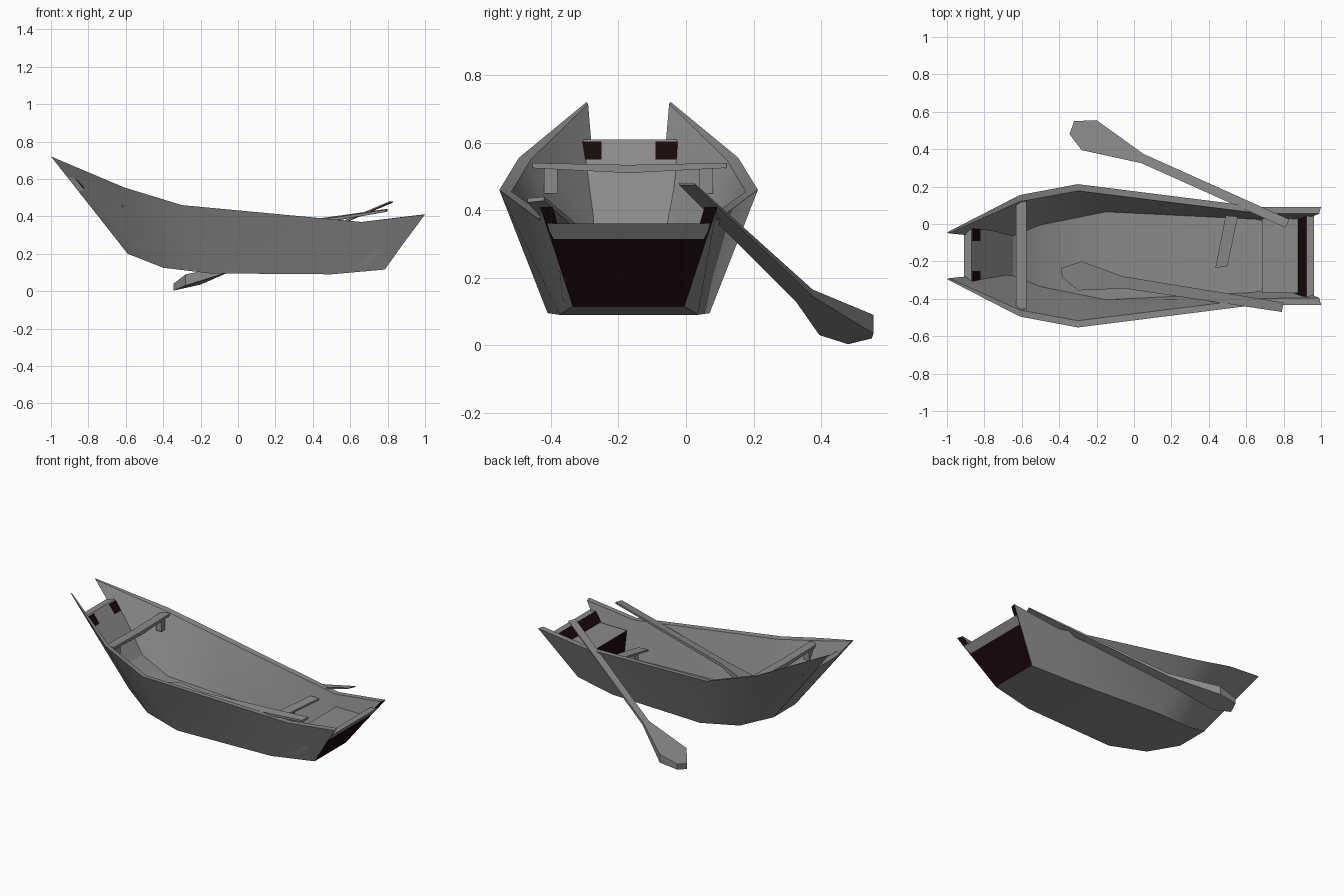
import bpy, bmesh, math

if "Cube" in bpy.data.objects:
    bpy.data.objects.remove(bpy.data.objects["Cube"])

YC = -0.17  # centreline of the boat


def material(name, rgb):
    m = bpy.data.materials.new(name)
    m.diffuse_color = (*rgb, 1)
    m.use_nodes = True
    m.node_tree.nodes["Principled BSDF"].inputs["Base Color"].default_value = m.diffuse_color
    return m


GREY = material("weathered grey", (0.262, 0.253, 0.253))
DARK = material("dark brown", (0.010, 0.0025, 0.003))


def finish(name, bm, dark_rule=None):
    """Turn a bmesh into a flat shaded object, dark where the rule says so."""
    bmesh.ops.recalc_face_normals(bm, faces=bm.faces)
    bm.normal_update()
    for f in bm.faces:
        if dark_rule and dark_rule(f):
            f.material_index = 1
    me = bpy.data.meshes.new(name)
    bm.to_mesh(me)
    bm.free()
    me.materials.append(GREY)
    me.materials.append(DARK)
    ob = bpy.data.objects.new(name, me)
    bpy.context.collection.objects.link(ob)
    return ob


def prism(name, top, bottom, dark_rule=None):
    """Closed solid between two matching loops."""
    bm = bmesh.new()
    a = [bm.verts.new(p) for p in top]
    b = [bm.verts.new(p) for p in bottom]
    bm.faces.new(a)
    bm.faces.new(b[::-1])
    n = len(a)
    for i in range(n):
        j = (i + 1) % n
        bm.faces.new((a[i], b[i], b[j], a[j]))
    return finish(name, bm, dark_rule)


def slab(name, low, high, dark_rule=None):
    """Cross board; low/high = (x outer, half outer, x inner, half inner, z)."""
    def loop(s):
        xo, ho, xi, hi, z = s
        return [(xo, YC - ho, z), (xo, YC + ho, z),
                (xi, YC + hi, z), (xi, YC - hi, z)]
    return prism(name, loop(high), loop(low), dark_rule)


# Hull: lofted U-shaped shell; each station is (x, half width, z) of the
# outer rim, outer chine, inner chine and inner rim
stations = [
    [(-1.00, .125, .72), (-.59, .110, .20), (-.69, .090, .36), (-.99, .120, .715)],
    [(-.61, .325, .555), (-.40, .190, .125), (-.50, .165, .20), (-.61, .290, .55)],
    [(-.30, .383, .46), (-.15, .240, .095), (-.15, .235, .14), (-.30, .347, .455)],
    [(.66, .262, .37), (.50, .205, .09), (.66, .195, .135), (.66, .228, .37)],
    [(1.00, .262, .41), (.78, .165, .115), (.80, .150, .15), (.99, .225, .41)],
]
bm = bmesh.new()
rings = []
for ro, co, ci, ri in stations:
    ring = [(x, YC - h, z) for x, h, z in (ro, co)]
    ring += [(x, YC + h, z) for x, h, z in (co, ro, ri, ci)]
    ring += [(x, YC - h, z) for x, h, z in (ci, ri)]
    rings.append([bm.verts.new(p) for p in ring])
for a, b in zip(rings, rings[1:]):
    for i in range(8):
        j = (i + 1) % 8
        bm.faces.new((a[i], a[j], b[j], b[i]))
stern_caps = []
for r in (rings[0], rings[-1]):
    for k in ((0, 1, 6, 7), (1, 2, 5, 6), (2, 3, 4, 5)):
        f = bm.faces.new([r[i] for i in k])
        if r is rings[-1]:
            stern_caps.append(f)
hull = finish("hull", bm, lambda f: f in stern_caps)
bpy.context.view_layer.objects.active = hull
hull.select_set(True)
bpy.ops.object.shade_smooth_by_angle(angle=math.radians(35))

# Boards closing both ends
slab("bow_board", (-.59, .105, -.55, .105, .20), (-.91, .125, -.87, .15, .61))
for side in (-1, 1):  # dark worn corners on the inside of the bow board
    ys = [YC + side * h for h in (.15, .08)]
    prism("bow_corner_patch",
          [(-.868, ys[0], .603), (-.868, ys[1], .603),
           (-.861, ys[1], .603), (-.861, ys[0], .603)],
          [(-.829, ys[0], .55), (-.829, ys[1], .55),
           (-.822, ys[1], .55), (-.822, ys[0], .55)], lambda f: True)
slab("stern_board", (.785, .162, .74, .15, .115), (.927, .228, .885, .215, .315),
     lambda f: abs(f.normal.x) > .5)
slab("stern_board_rim", (.927, .228, .885, .215, .315), (.963, .24, .923, .235, .36),
     lambda f: f.normal.x < -.5)

# Seats
slab("stern_seat", (.75, .14, .695, .185, .13), (.89, .20, .685, .20, .305),
     lambda f: f.normal.x < -.5)
front = [(-.63, .12), (-.575, .12), (-.575, -.17), (-.575, -.455),
         (-.63, -.455), (-.63, -.17)]


def sag(y):
    return .015 * (1 - ((y - YC) / .29) ** 2)


prism("front_seat", [(x, y, .54 - sag(y) * .4) for x, y in front],
      [(x, y, .525 - sag(y)) for x, y in front])
loose = [(.49, .045, .32), (.555, .04, .32), (.50, -.225, .30), (.435, -.235, .30)]
prism("loose_seat", loose, [(x, y, z - .012) for x, y, z in loose])


def post(name, x, y, z0, z1):
    loop = [(x - .02, y - .02), (x + .02, y - .02), (x + .02, y + .02), (x - .02, y + .02)]
    prism(name, [(*p, z1) for p in loop], [(*p, z0) for p in loop])


post("seat_post", .48, -.15, .13, .30)
for y in (-.40, .06):
    post("front_seat_bracket", -.60, y, .45, .525)


# Oars: outline points (x, y, top z, bottom z)
def oar(name, pts):
    prism(name, [(x, y, t) for x, y, t, b in pts], [(x, y, b) for x, y, t, b in pts])


oar("outer_oar", [(-.28, .395, .09, .03), (-.345, .48, .04, .003),
                  (-.32, .55, .055, .02), (-.20, .555, .09, .035),
                  (.05, .375, .165, .145), (.83, .025, .48, .474),
                  (.81, -.02, .48, .474), (.04, .325, .155, .13)])
oar("inner_oar", [(-.30, -.355, .25, .21), (-.385, -.285, .26, .22),
                  (-.39, -.235, .28, .24), (-.28, -.20, .295, .25),
                  (-.06, -.28, .32, .30), (.80, -.42, .44, .428),
                  (.79, -.47, .435, .423), (-.05, -.345, .31, .29)])
